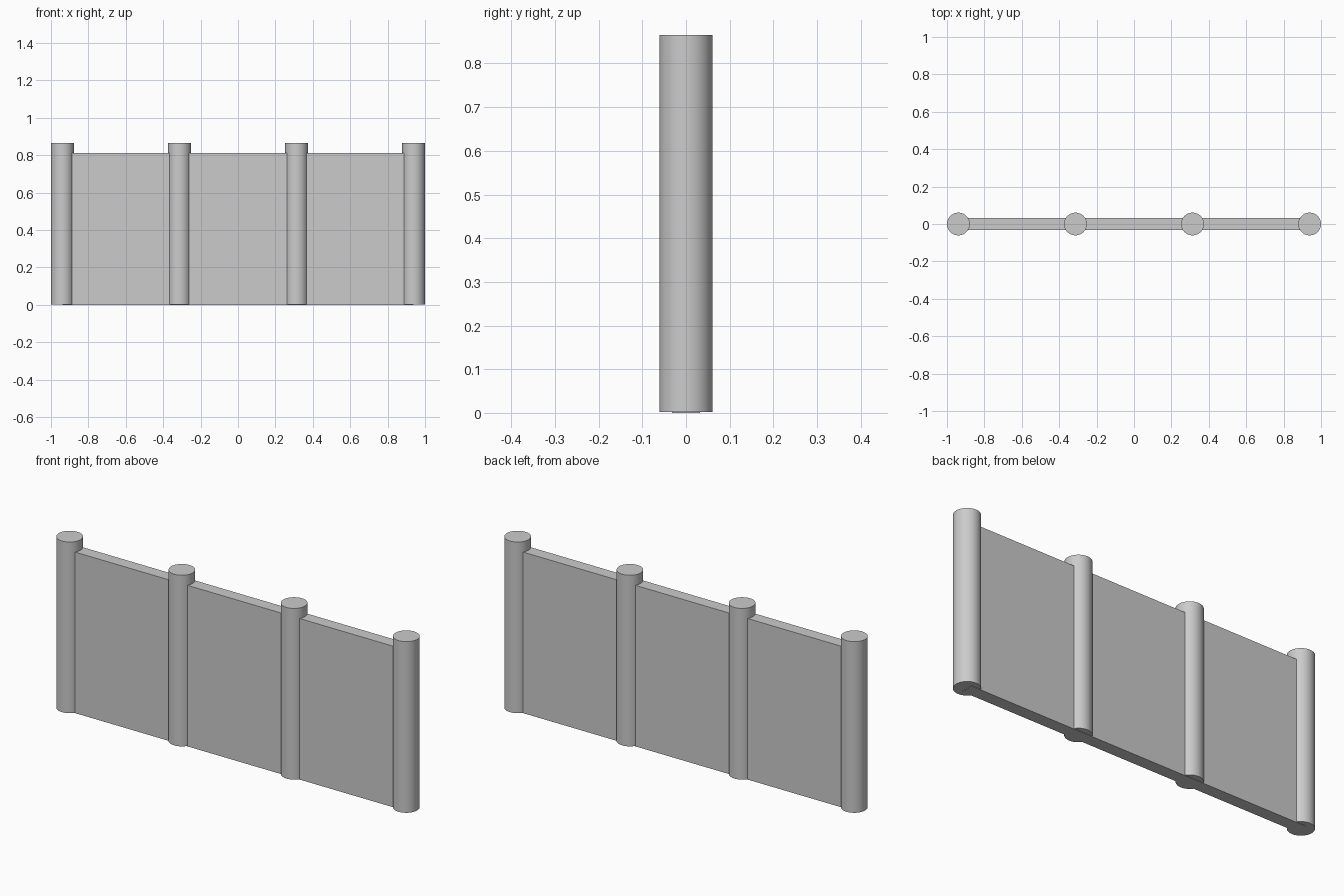
import bpy

if "Cube" in bpy.data.objects:
    bpy.data.objects.remove(bpy.data.objects["Cube"])

POST_RADIUS = 0.061
POST_BOTTOM, POST_TOP = 0.002, 0.865
END_X = 1.0 - POST_RADIUS
POST_COUNT = 4
WALL_THICKNESS = 0.063
WALL_HEIGHT = 0.812


def post(index):
    # Round flat-topped post, smooth sides with sharp rims
    x = -END_X + index * 2 * END_X / (POST_COUNT - 1)
    bpy.ops.mesh.primitive_cylinder_add(
        vertices=32, radius=POST_RADIUS, depth=POST_TOP - POST_BOTTOM,
        location=(x, 0, (POST_TOP + POST_BOTTOM) / 2))
    bpy.context.object.name = f"fence_post_{index + 1}"
    bpy.ops.object.shade_smooth_by_angle()


# Thin wall running between the centres of the end posts
bpy.ops.mesh.primitive_cube_add(size=1, location=(0, 0, WALL_HEIGHT / 2))
wall = bpy.context.object
wall.name = "fence_wall"
wall.scale = (2 * END_X, WALL_THICKNESS, WALL_HEIGHT)
bpy.ops.object.transform_apply(location=False, rotation=False, scale=True)

# Evenly spaced posts
for i in range(POST_COUNT):
    post(i)
